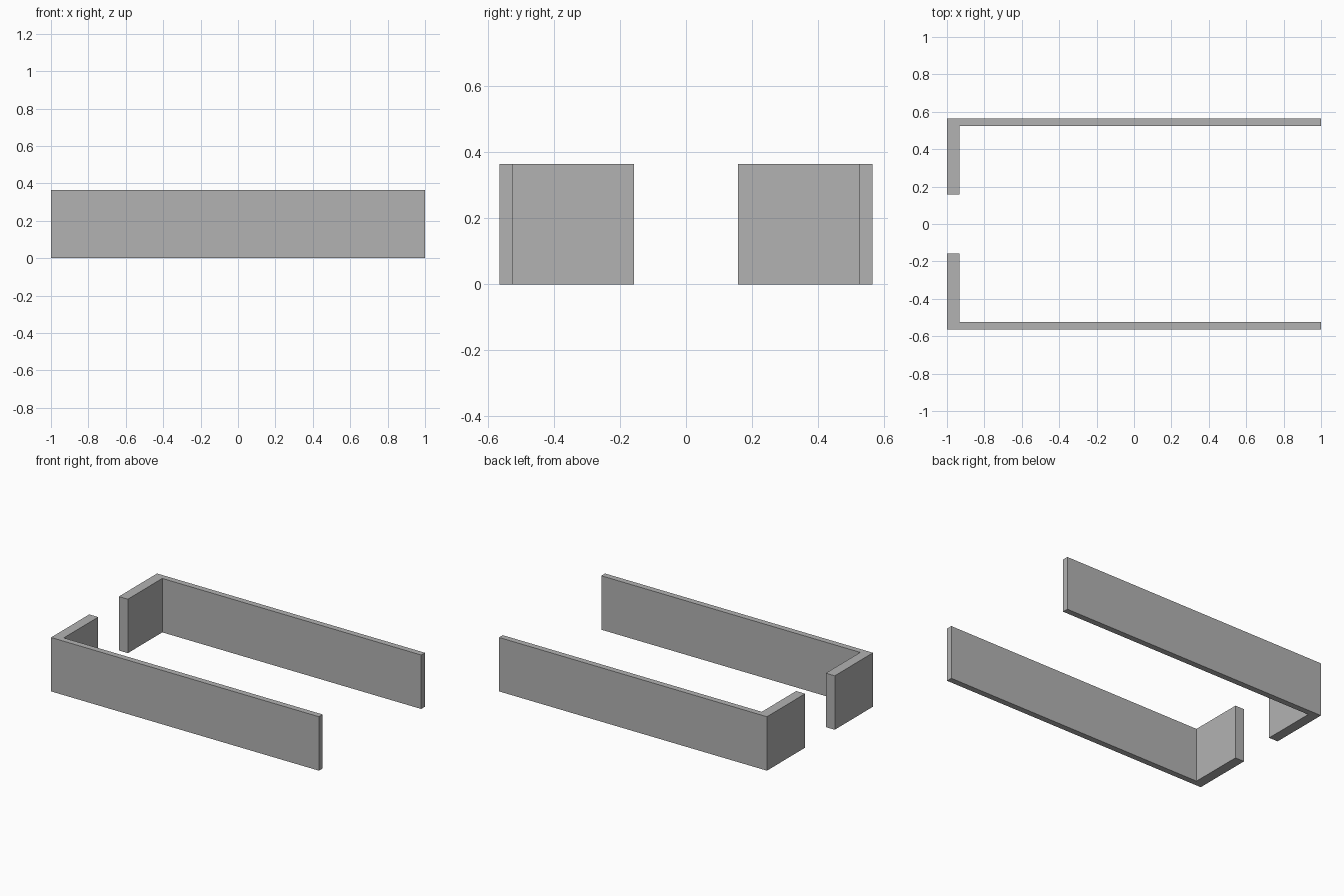
import bpy
import bmesh

cube = bpy.data.objects.get("Cube")
if cube:
    bpy.data.objects.remove(cube, do_unlink=True)

grey = bpy.data.materials.new("plain grey")
grey.use_nodes = True
color = (0.45, 0.45, 0.45, 1)
grey.diffuse_color = color
grey.node_tree.nodes["Principled BSDF"].inputs["Base Color"].default_value = color

HEIGHT = 0.364
OUTER = 0.565     # outer face of the long walls
INNER = 0.525     # inner face of the long walls
GAP = 0.158       # half width of the opening between the end returns
END = -0.933      # inner face of the end returns


def angled_wall(name, side):
    """L-shaped plan extruded upwards: a long wall with a thicker end return."""
    plan = [(-1, OUTER), (-1, GAP), (END, GAP), (END, INNER), (1, INNER), (1, OUTER)]
    bm = bmesh.new()
    base = bm.faces.new([bm.verts.new((x, y * side, 0)) for x, y in plan])
    top = bmesh.ops.extrude_face_region(bm, geom=[base])["geom"]
    verts = [v for v in top if isinstance(v, bmesh.types.BMVert)]
    bmesh.ops.translate(bm, verts=verts, vec=(0, 0, HEIGHT))
    bmesh.ops.recalc_face_normals(bm, faces=bm.faces)
    mesh = bpy.data.meshes.new(name)
    bm.to_mesh(mesh)
    bm.free()
    mesh.materials.append(grey)
    bpy.context.collection.objects.link(bpy.data.objects.new(name, mesh))


# Mirrored pair of walls
angled_wall("front_wall", -1)
angled_wall("back_wall", 1)
